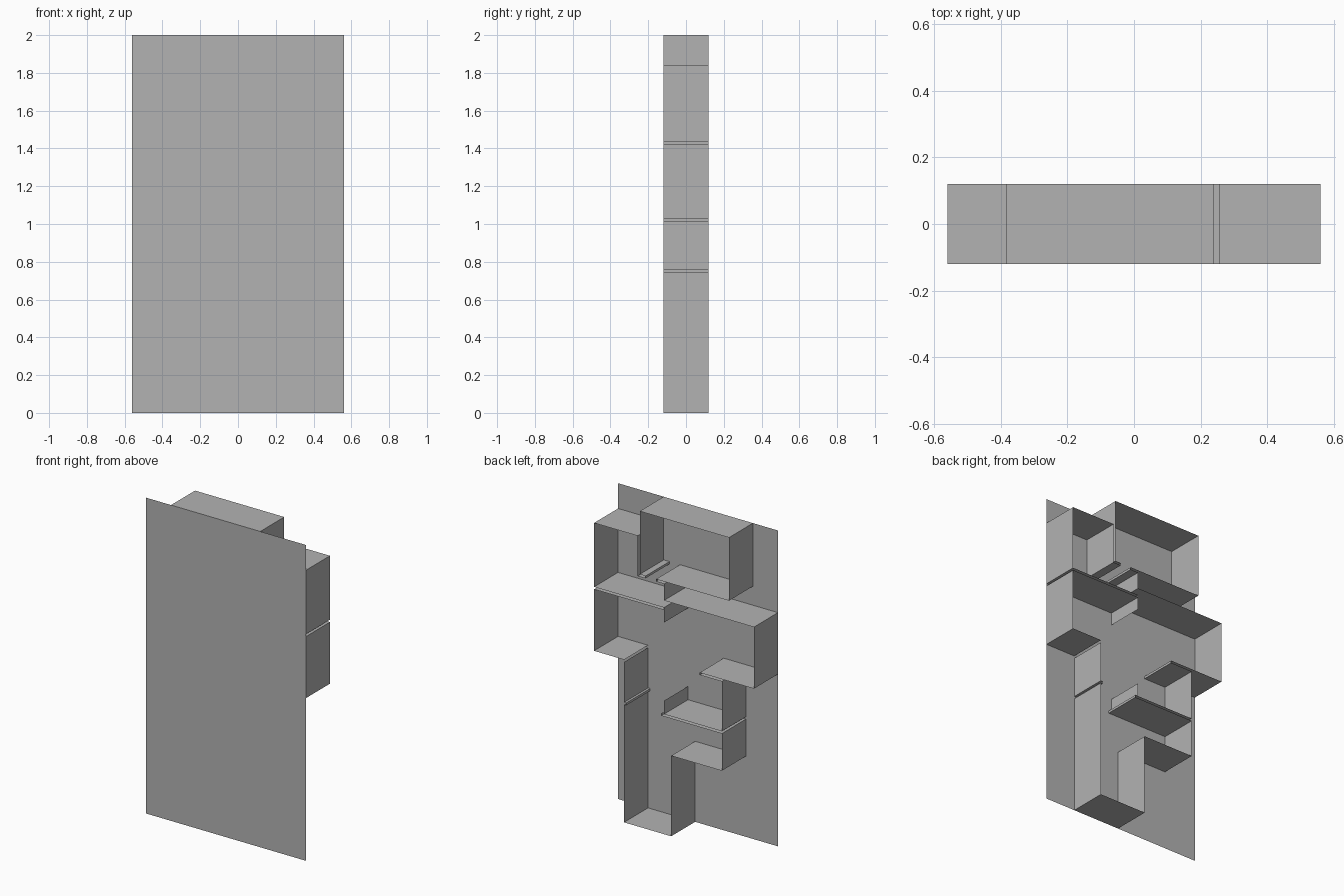
import bpy
import bmesh

# Remove the default object only
default_cube = bpy.data.objects.get("Cube")
if default_cube:
    bpy.data.objects.remove(default_cube, do_unlink=True)

# One plain plaster colour for the whole plan
plaster = bpy.data.materials.new("plaster_grey")
plaster.use_nodes = True
plaster.diffuse_color = (0.45, 0.45, 0.45, 1)
plaster.node_tree.nodes["Principled BSDF"].inputs["Base Color"].default_value = (0.45, 0.45, 0.45, 1)

# The floor lies on the front plane and the walls rise toward the back
FRONT, BACK = -0.12, 0.12
HALF_WIDTH, HEIGHT = 0.56, 2.0
THICK = 0.015


def finish(name, mesh_builder):
    """Turn a bmesh into a named, coloured object."""
    mesh = bpy.data.meshes.new(name)
    mesh_builder.to_mesh(mesh)
    mesh_builder.free()
    mesh.materials.append(plaster)
    part = bpy.data.objects.new(name, mesh)
    bpy.context.collection.objects.link(part)
    return part


def wall(name, *path):
    """Extrude an open path of (x, z) points from the floor plane to the back."""
    bm = bmesh.new()
    verts = [bm.verts.new((x, FRONT, z)) for x, z in path]
    edges = [bm.edges.new(pair) for pair in zip(verts, verts[1:])]
    raised = bmesh.ops.extrude_edge_only(bm, edges=edges)["geom"]
    moved = [item for item in raised if isinstance(item, bmesh.types.BMVert)]
    bmesh.ops.translate(bm, verts=moved, vec=(0, BACK - FRONT, 0))
    return finish(name, bm)


# Shared wall lines across the plan
outer_left, outer_right = HALF_WIDTH, -HALF_WIDTH
bedroom_left, bedroom_right = 0.24, -0.385
hall_left, hall_right = 0.35, -0.335
door_line, entry_right = 0.07, 0.02

# Shared wall lines up the plan
bedroom_base, side_top, side_split = 1.6, 1.84, 1.42
side_base, lounge_top, lounge_base = 1.03, 1.48, 1.09
kitchen_split, entry_top = 0.745, 0.51

# Floor
bm = bmesh.new()
bm.faces.new([bm.verts.new((x, FRONT, z)) for x, z in (
    (outer_right, 0), (outer_left, 0), (outer_left, HEIGHT), (outer_right, HEIGHT))])
finish("floor", bm)

# Top bedroom, open at its doorway
door_left, door_right = 0.2, 0.126
wall("bedroom_wall",
     (door_left, bedroom_base), (bedroom_left, bedroom_base),
     (bedroom_left, HEIGHT), (bedroom_right, HEIGHT),
     (bedroom_right, bedroom_base), (door_right, bedroom_base))
wall("bedroom_left_jamb",
     (door_left, bedroom_base), (door_left, bedroom_base - THICK),
     (bedroom_left + THICK, bedroom_base - THICK))
wall("bedroom_right_jamb",
     (door_right, bedroom_base), (door_right, bedroom_base - THICK),
     (door_line, bedroom_base - THICK))

# Upper side room and the passage beside it
wall("upper_side_wall",
     (bedroom_left + THICK, bedroom_base - THICK), (bedroom_left + THICK, side_top),
     (outer_left, side_top), (outer_left, side_split + THICK),
     (door_line, side_split + THICK), (door_line, side_split))

# Lower side room
wall("lower_side_wall",
     (door_line, side_split - 0.08), (door_line, side_split),
     (outer_left, side_split), (outer_left, side_base), (hall_left, side_base))

# Lounge
lounge_end = -0.18
wall("lounge_wall",
     (door_line, bedroom_base - THICK), (door_line, lounge_top),
     (outer_right, lounge_top), (outer_right, lounge_base),
     (lounge_end, lounge_base), (lounge_end, lounge_base - THICK),
     (hall_right, lounge_base - THICK), (hall_right, kitchen_split + THICK))

# Wall between the hall rooms, with its short return
kitchen_end = 0.09
wall("kitchen_partition",
     (hall_right, kitchen_split + THICK), (kitchen_end, kitchen_split + THICK),
     (kitchen_end, kitchen_split), (hall_right, kitchen_split),
     (hall_right, entry_top), (entry_right, entry_top))
wall("kitchen_return", (door_line, kitchen_split + THICK), (door_line, kitchen_split + 0.1))

# Long hall wall, broken by a small jamb
jamb_end = hall_left - THICK
wall("hall_wall",
     (hall_left, side_base - THICK), (hall_left, kitchen_split + THICK),
     (jamb_end, kitchen_split + THICK), (jamb_end, kitchen_split),
     (hall_left, kitchen_split), (hall_left, entry_top))

# Entry at the bottom
wall("entry_wall",
     (hall_left, entry_top), (hall_left, 0), (entry_right, 0), (entry_right, entry_top))
